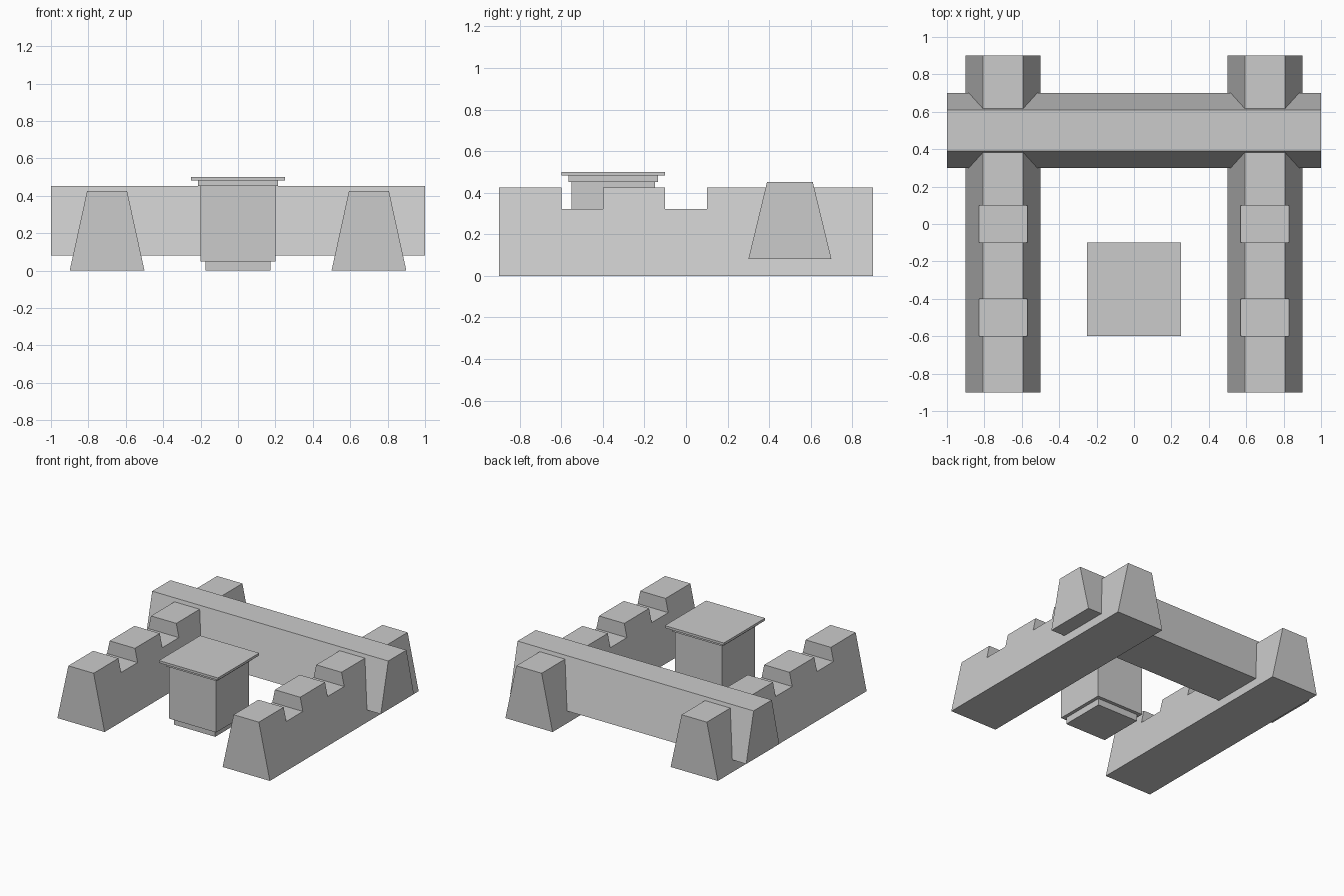
import bpy
import bmesh
from mathutils import Matrix

if "Cube" in bpy.data.objects:
    bpy.data.objects.remove(bpy.data.objects["Cube"])


def battered_wall(name, profile, z0, z1, half_bottom, half_top, matrix):
    """Extrude a (length, height) profile across x, narrowing with height."""
    bm = bmesh.new()
    sides = []
    for s in (-1, 1):
        ring = []
        for y, z in profile:
            half = half_bottom + (half_top - half_bottom) * (z - z0) / (z1 - z0)
            ring.append(bm.verts.new((s * half, y, z)))
        bm.faces.new(ring)
        sides.append(ring)
    a, b = sides
    n = len(profile)
    for i in range(n):
        j = (i + 1) % n
        bm.faces.new((a[i], a[j], b[j], b[i]))
    bm.transform(matrix)
    bmesh.ops.recalc_face_normals(bm, faces=bm.faces)
    add_object(name, bm)


def block(name, half, z0, z1, y):
    """Square block centred on x = 0."""
    bm = bmesh.new()
    bmesh.ops.create_cube(bm, size=1)
    bm.transform(Matrix.Translation((0, y, (z0 + z1) / 2))
                 @ Matrix.Diagonal((2 * half, 2 * half, z1 - z0, 1)))
    add_object(name, bm)


def add_object(name, bm):
    mesh = bpy.data.meshes.new(name)
    bm.to_mesh(mesh)
    bm.free()
    bpy.context.collection.objects.link(bpy.data.objects.new(name, mesh))


# Two long side walls with a pair of notches in the top
top, notch = 0.425, 0.322
side_profile = [(-0.9, 0), (0.9, 0), (0.9, top)]
for centre in (0.0, -0.5):
    side_profile += [(centre + 0.1, top), (centre + 0.1, notch),
                     (centre - 0.1, notch), (centre - 0.1, top)]
side_profile.append((-0.9, top))
for name, x in (("left_wall", -0.7), ("right_wall", 0.7)):
    battered_wall(name, side_profile, 0, top, 0.2, 0.107,
                  Matrix.Translation((x, 0, 0)))

# Raised cross wall running over both side walls
battered_wall("cross_wall", [(-1, 0.08), (1, 0.08), (1, 0.452), (-1, 0.452)],
              0.08, 0.452, 0.2, 0.11,
              Matrix.Translation((0, 0.5, 0)) @ Matrix.Rotation(-1.5707963, 4, 'Z'))

# Stepped square pedestal between the walls
for name, half, z0, z1 in (("pedestal_base", 0.174, 0, 0.05),
                           ("pedestal_body", 0.2, 0.05, 0.452),
                           ("pedestal_collar", 0.215, 0.452, 0.482),
                           ("pedestal_slab", 0.25, 0.482, 0.5)):
    block(name, half, z0, z1, -0.35)
